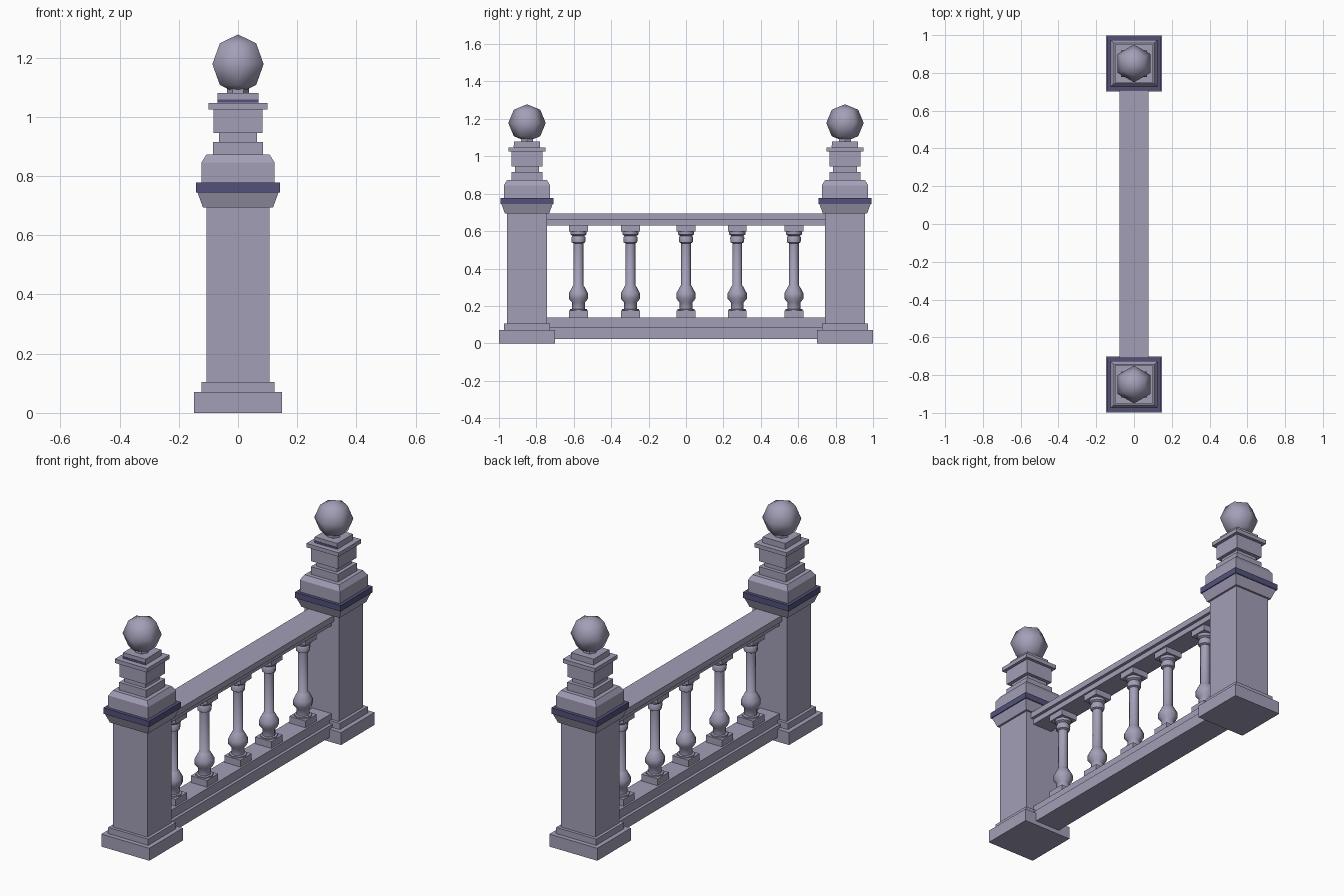
import bpy, bmesh, math

if "Cube" in bpy.data.objects:
    bpy.data.objects.remove(bpy.data.objects["Cube"])


def material(name, rgb):
    m = bpy.data.materials.new(name)
    m.diffuse_color = (*rgb, 1)
    m.use_nodes = True
    m.node_tree.nodes["Principled BSDF"].inputs["Base Color"].default_value = m.diffuse_color
    return m


STONE = material("lavender grey stone", (0.37, 0.345, 0.475))
BAND = material("dark blue band", (0.085, 0.083, 0.2))


def finish(bm, name, loc, mat, smooth=None):
    bmesh.ops.recalc_face_normals(bm, faces=bm.faces)
    me = bpy.data.meshes.new(name)
    bm.to_mesh(me)
    bm.free()
    me.materials.append(mat)
    if smooth:
        for p in me.polygons:
            p.use_smooth = True
        me.set_sharp_from_angle(angle=math.radians(smooth))
    ob = bpy.data.objects.new(name, me)
    ob.location = loc
    bpy.context.collection.objects.link(ob)
    return ob


def stack(name, profile, sides, loc, mat=STONE, smooth=None):
    """Loft rings of (z, half width) into a closed turned or square part."""
    bm = bmesh.new()
    rings = []
    for z, w in profile:
        r = w / math.cos(math.pi / sides) if sides == 4 else w
        off = math.pi / 4 if sides == 4 else 0
        rings.append([bm.verts.new((r * math.cos(off + 2 * math.pi * i / sides),
                                    r * math.sin(off + 2 * math.pi * i / sides), z))
                      for i in range(sides)])
    for a, b in zip(rings, rings[1:]):
        for i in range(sides):
            j = (i + 1) % sides
            bm.faces.new((a[i], a[j], b[j], b[i]))
    bm.faces.new(rings[0][::-1])
    bm.faces.new(rings[-1])
    return finish(bm, name, loc, mat, smooth)


def box(name, z0, z1, hx, hy, loc=(0, 0, 0)):
    bm = bmesh.new()
    bmesh.ops.create_cube(bm, size=1)
    for v in bm.verts:
        v.co = (v.co.x * 2 * hx, v.co.y * 2 * hy, z0 if v.co.z < 0 else z1)
    return finish(bm, name, loc, STONE)


# posts at both ends
for side, y in (("front", -0.85), ("back", 0.85)):
    loc = (0, y, 0)
    stack(side + "_post", [(0, .149), (.07, .149), (.07, .124), (.105, .124), (.105, .107),
                           (.693, .107), (.693, .118), (.745, .137)], 4, loc)
    stack(side + "_post_band", [(.745, .142), (.778, .142)], 4, loc, BAND)
    stack(side + "_post_cap", [(.778, .124), (.845, .124), (.872, .107), (.872, .084),
                               (.915, .084), (.915, .064), (.945, .064), (.945, .083),
                               (1.025, .083), (1.025, .1), (1.047, .1), (1.047, .07),
                               (1.08, .07)], 4, loc)
    stack(side + "_finial_neck", [(1.08, .037), (1.11, .037)], 6, loc)
    # thin dark strip on the front of the top cap
    bm = bmesh.new()
    bmesh.ops.create_cube(bm, size=1)
    for v in bm.verts:
        v.co = (v.co.x * .14, -.07 + v.co.y * .003, 1.054 + v.co.z * .01)
    finish(bm, side + "_cap_strip", loc, BAND)
    # faceted ball finial
    bm = bmesh.new()
    bmesh.ops.create_uvsphere(bm, u_segments=6, v_segments=4, radius=.1)
    finish(bm, side + "_ball_finial", (0, y, 1.178), STONE, 80)

# rails
box("top_rail", .66, .693, .077, .75)
box("top_rail_underside", .63, .66, .06, .75)
box("bottom_rail", .024, .088, .077, .75)
box("bottom_rail_upper", .088, .137, .06, .75)

# turned balusters between square blocks
turned = [(.17, .046), (.182, .046), (.184, .034), (.218, .034), (.238, .051), (.268, .051),
          (.305, .031), (.31, .026), (.535, .026), (.54, .036), (.565, .038), (.575, .032),
          (.582, .043), (.6, .043)]
for i, y in enumerate((-.575, -.297, 0, .274, .577), 1):
    loc = (0, y, 0)
    stack(f"baluster_{i}", turned, 8, loc, STONE, 46)
    box(f"baluster_{i}_foot", .13, .175, .05, .05, loc)
    box(f"baluster_{i}_head", .597, .635, .05, .05, loc)
